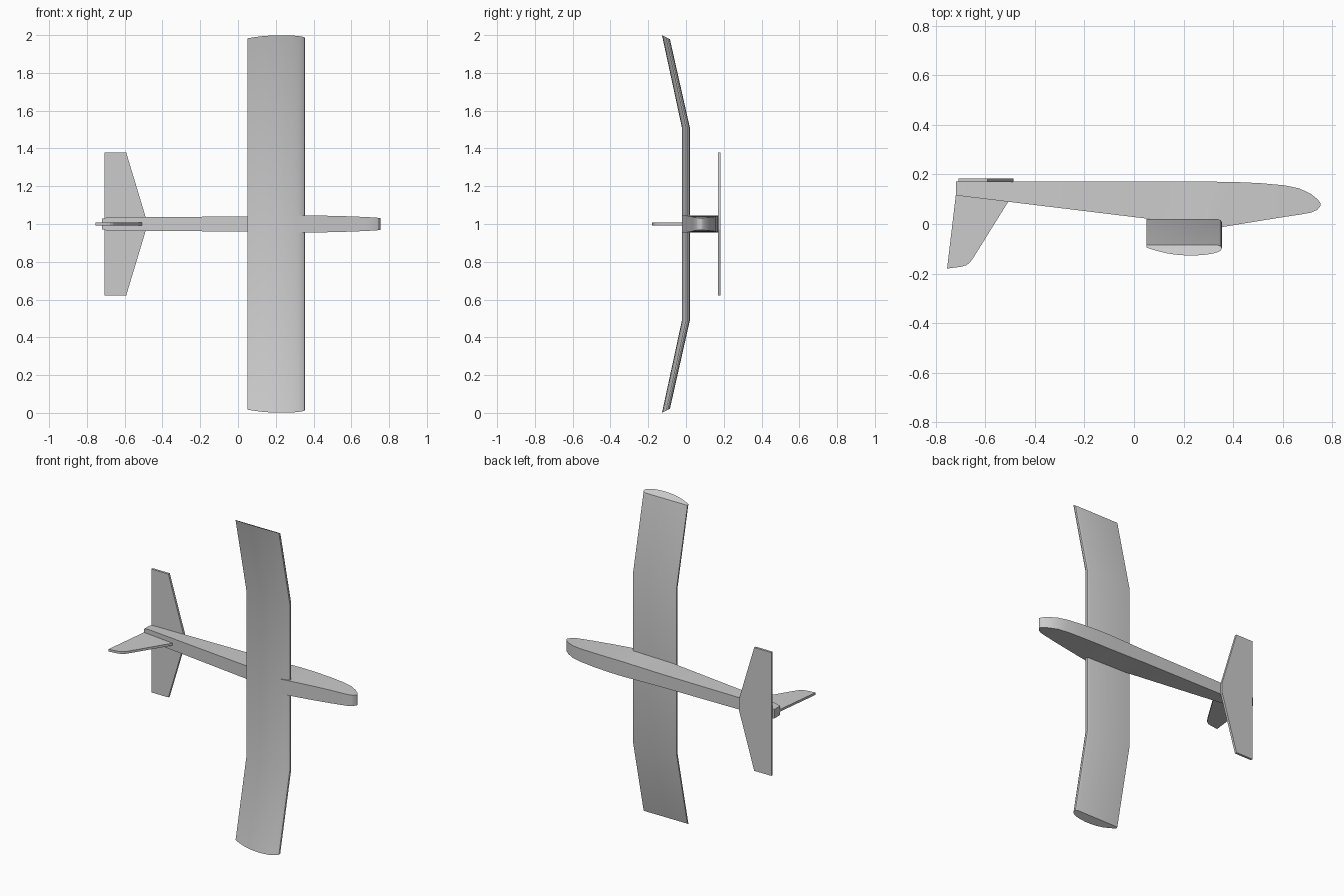
import bpy, bmesh, math


def finish(name, bm, smooth=None):
    bmesh.ops.recalc_face_normals(bm, faces=bm.faces[:])
    me = bpy.data.meshes.new(name)
    bm.to_mesh(me)
    bm.free()
    ob = bpy.data.objects.new(name, me)
    bpy.context.collection.objects.link(ob)
    if smooth:
        bpy.ops.object.select_all(action='DESELECT')
        bpy.context.view_layer.objects.active = ob
        ob.select_set(True)
        bpy.ops.object.shade_smooth_by_angle(angle=math.radians(smooth))
    return ob


def loft(name, sections, smooth=None):
    """Skin a list of equal-length closed sections and cap both ends."""
    bm = bmesh.new()
    rings = [[bm.verts.new(p) for p in s] for s in sections]
    n = len(rings[0])
    for a, b in zip(rings, rings[1:]):
        for i in range(n):
            j = (i + 1) % n
            bm.faces.new((a[i], a[j], b[j], b[i]))
    bm.faces.new(rings[0])
    bm.faces.new(rings[-1])
    return finish(name, bm, smooth)


# Fuselage: rectangular stations (x, y upper deck, y belly, half width)
stations = [
    (-0.72, 0.115, 0.171, 0.028), (-0.69, 0.112, 0.171, 0.035),
    (0.05, 0.022, 0.171, 0.040), (0.30, 0.003, 0.171, 0.045),
    (0.302, -0.021, 0.171, 0.0455), (0.40, -0.005, 0.170, 0.045),
    (0.51, 0.013, 0.165, 0.043), (0.61, 0.029, 0.156, 0.040),
    (0.67, 0.038, 0.143, 0.037), (0.715, 0.046, 0.121, 0.035),
    (0.74, 0.057, 0.101, 0.033), (0.751, 0.070, 0.088, 0.032),
    (0.754, 0.077, 0.081, 0.032)]
loft("fuselage", [[(x, t, 1 - w), (x, t, 1 + w), (x, b, 1 + w), (x, b, 1 - w)]
                  for x, t, b, w in stations], 25)

# Wing: flat-bottomed airfoil swept through tip, kink, kink, tip
airfoil = [(0.05, 0.020), (0.05, 0.010), (0.09, -0.003), (0.13, -0.013),
           (0.17, -0.019), (0.21, -0.022), (0.25, -0.022), (0.29, -0.019),
           (0.32, -0.014), (0.34, -0.008), (0.352, 0.000), (0.355, 0.008),
           (0.351, 0.015), (0.338, 0.020)]


def tip(side):
    return [(x, y - 0.105, 1 + side * (0.988 - 0.5 * y)) for x, y in airfoil]


def kink(side):
    return [(x, y, 1 + side * 0.512) for x, y in airfoil]


loft("wing", [tip(-1), kink(-1), kink(1), tip(1)], 30)

# Tailplane: thin swept plate under the tail
plan = [(-0.708, 0.379), (-0.592, 0.379), (-0.487, 0.03),
        (-0.487, -0.03), (-0.592, -0.379), (-0.708, -0.379)]
loft("tailplane", [[(x, y, 1 + z) for x, z in plan] for y in (0.169, 0.183)])

# Fin: thin plate with a rounded tip corner
fin = [(-0.717, 0.14), (-0.755, -0.18), (-0.70, -0.173), (-0.678, -0.167),
       (-0.662, -0.155), (-0.648, -0.135), (-0.508, 0.09), (-0.508, 0.14)]
loft("fin", [[(x, y, z) for x, y in fin] for z in (0.993, 1.007)])
